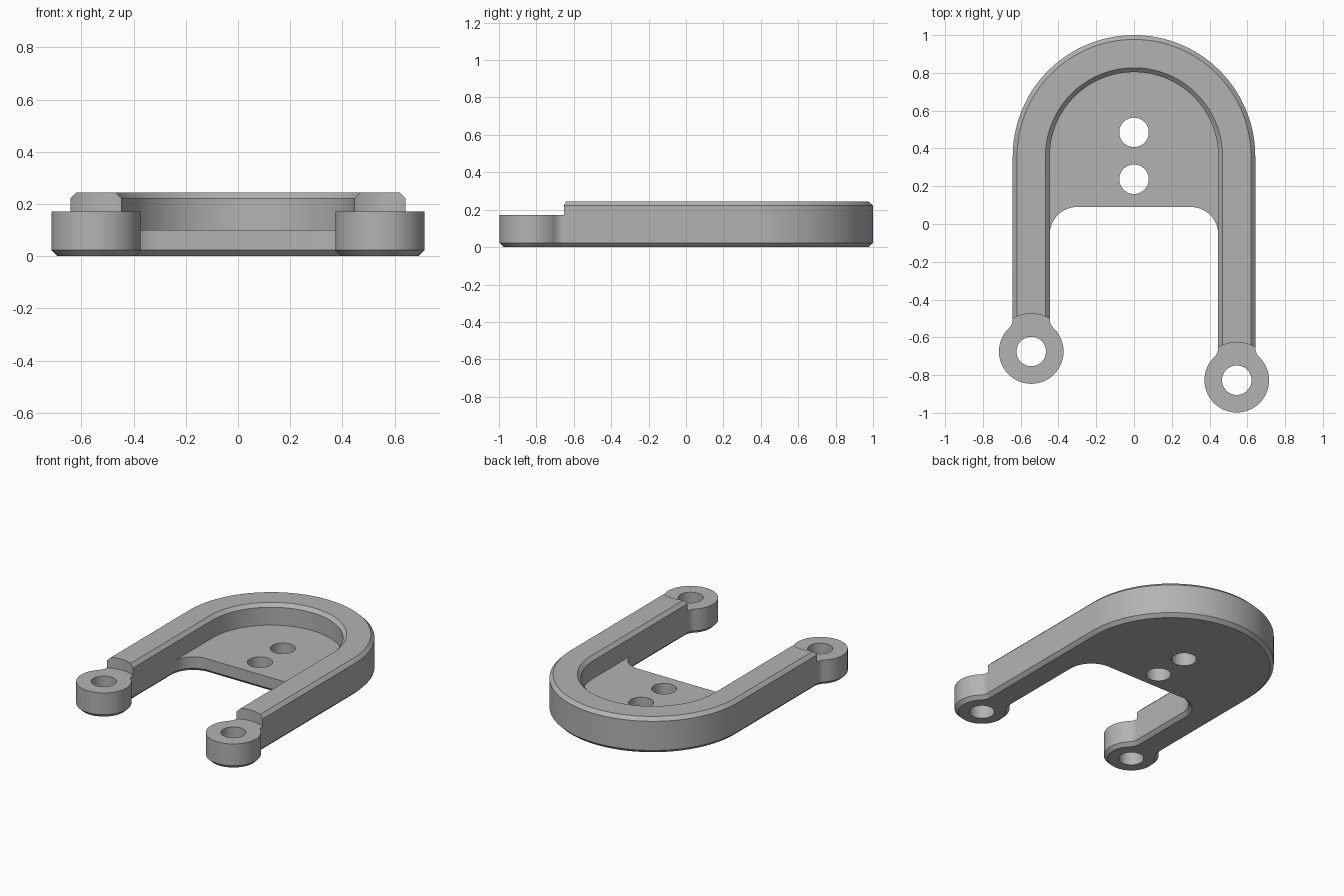
import bpy, bmesh
from math import atan2, cos, sin, pi, sqrt

cube = bpy.data.objects.get("Cube")
if cube:
    bpy.data.objects.remove(cube, do_unlink=True)

# Main dimensions
HEIGHT, LUG_TOP, FLOOR = 0.245, 0.172, 0.10
CHAMFER = 0.023
OUTER, INNER, BEND_Y = 0.642, 0.446, 0.358
ARM_X, ARM_HALF = (OUTER + INNER) / 2, (OUTER - INNER) / 2
LUG_R, LUG_CLEAR, LUG_FILLET, HOLE_R = 0.171, 0.2, 0.07, 0.078
LUGS = [(-ARM_X, -0.675), (ARM_X, -0.827)]
WEB_HOLES = [(0, 0.485), (0, 0.237)]
WEB_Y, WEB_FILLET = 0.09, 0.145
WEB_END = WEB_Y - WEB_FILLET

grey = bpy.data.materials.new("grey")
grey.use_nodes = True
colour = (0.45, 0.45, 0.45, 1)
grey.diffuse_color = colour
grey.node_tree.nodes["Principled BSDF"].inputs["Base Color"].default_value = colour


def arc(x, y, r, start, end, steps):
    angles = [start + (end - start) * i / steps for i in range(steps + 1)]
    return [(x + r * cos(a), y + r * sin(a)) for a in angles]


def lug_outline(x, y, inset):
    """Round lug blended into its arm by a fillet on each side."""
    dx = ARM_HALF + LUG_FILLET
    dy = sqrt((LUG_R + LUG_FILLET) ** 2 - dx ** 2)
    b = atan2(dy, dx)
    r = LUG_FILLET + inset
    return (arc(x - dx, y + dy, r, 0, -b, 8)
            + arc(x, y, LUG_R - inset, pi - b, 2 * pi + b, 56)[1:-1]
            + arc(x + dx, y + dy, r, pi + b, pi, 8))


def body_outline(inset):
    wx, r = INNER - WEB_FILLET, WEB_FILLET + inset
    return (arc(0, BEND_Y, OUTER - inset, 0, pi, 72)
            + lug_outline(*LUGS[0], inset)
            + arc(-wx, WEB_END, r, pi, pi / 2, 16)
            + arc(wx, WEB_END, r, pi / 2, 0, 16)
            + lug_outline(*LUGS[1], inset))


def pocket_outline(flare):
    r = INNER + flare
    return arc(0, BEND_Y, r, 0, pi, 72) + [(-r, WEB_END), (r, WEB_END)]


def loft(name, sections):
    """Solid through a stack of (outline, z) sections."""
    bm = bmesh.new()
    rings = [[bm.verts.new((x, y, z)) for x, y in pts] for pts, z in sections]
    for low, high in zip(rings, rings[1:]):
        for i in range(len(low)):
            j = (i + 1) % len(low)
            bm.faces.new((low[i], low[j], high[j], high[i]))
    bm.faces.new(rings[0][::-1])
    bm.faces.new(rings[-1])
    bmesh.ops.recalc_face_normals(bm, faces=bm.faces)
    mesh = bpy.data.meshes.new(name)
    bm.to_mesh(mesh)
    bm.free()
    mesh.materials.append(grey)
    obj = bpy.data.objects.new(name, mesh)
    bpy.context.collection.objects.link(obj)
    return obj


def cut(target, cutter):
    mod = target.modifiers.new("cut", "BOOLEAN")
    mod.operation, mod.solver, mod.object = "DIFFERENCE", "EXACT", cutter
    bpy.context.view_layer.objects.active = target
    bpy.ops.object.modifier_apply(modifier=mod.name)
    bpy.data.objects.remove(cutter, do_unlink=True)


def cylinder(name, x, y, r, low, high):
    pts = arc(x, y, r, 0, 2 * pi, 64)[:-1]
    return loft(name, [(pts, low), (pts, high)])


# Bracket body with chamfered top and bottom rims
bracket = loft("horseshoe_bracket", [
    (body_outline(CHAMFER), 0), (body_outline(0), CHAMFER),
    (body_outline(0), HEIGHT - CHAMFER), (body_outline(CHAMFER), HEIGHT)])

# Pocket above the web, with a flared rim
cut(bracket, loft("pocket_cutter", [
    (pocket_outline(0), FLOOR), (pocket_outline(0), HEIGHT - CHAMFER),
    (pocket_outline(CHAMFER + 0.05), HEIGHT + 0.05)]))

# Lowered lug seats, then all through holes
for x, y in LUGS:
    cut(bracket, cylinder("seat_cutter", x, y, LUG_CLEAR, LUG_TOP, HEIGHT + 0.1))
for x, y in LUGS + WEB_HOLES:
    cut(bracket, cylinder("hole_cutter", x, y, HOLE_R, -0.1, HEIGHT + 0.1))

# Smooth curved walls, crisp chamfers
bpy.ops.object.select_all(action="DESELECT")
bracket.select_set(True)
bpy.context.view_layer.objects.active = bracket
bpy.ops.object.shade_smooth_by_angle(angle=pi / 6)
